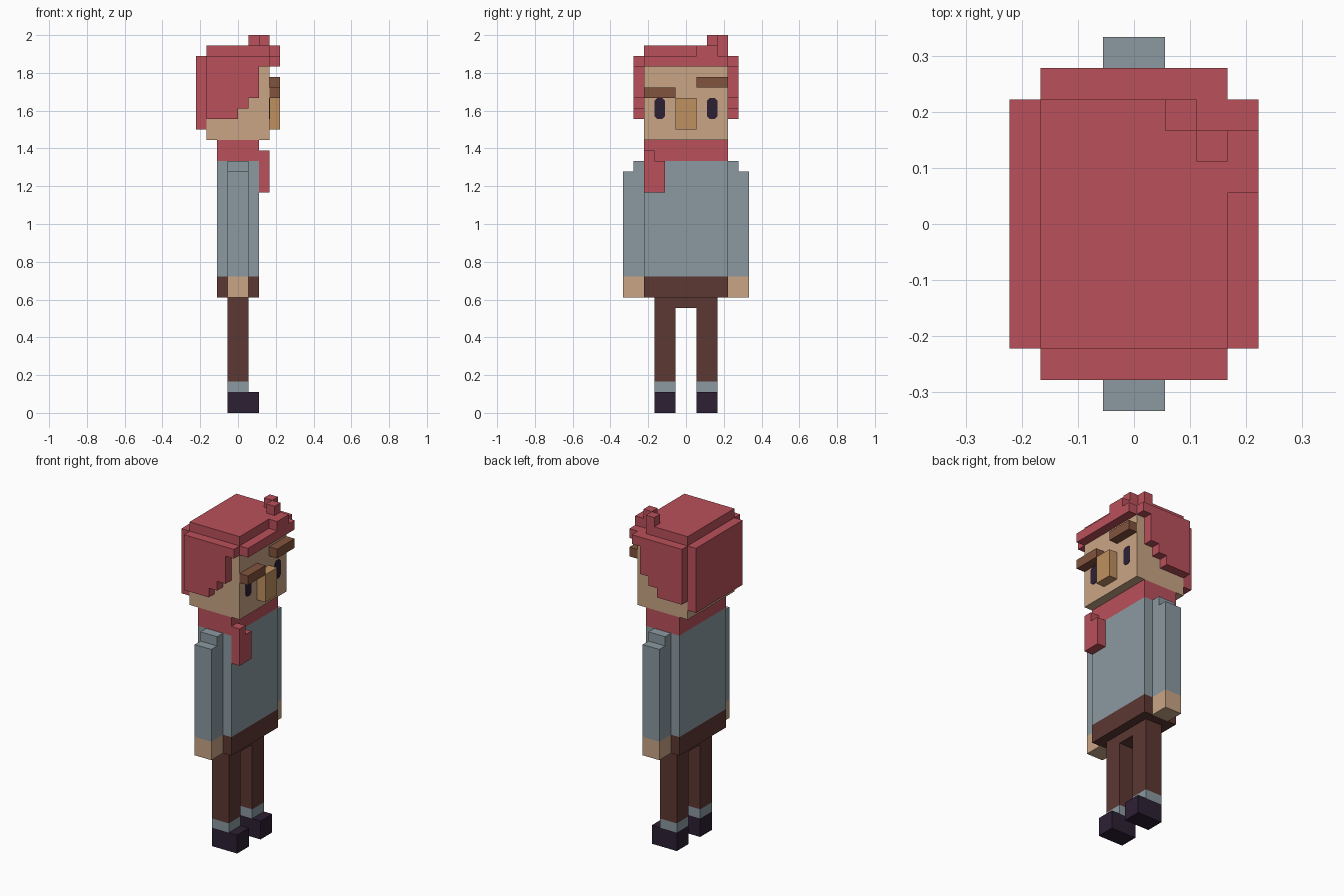
import bpy, bmesh

if "Cube" in bpy.data.objects:
    bpy.data.objects.remove(bpy.data.objects["Cube"])

U = 1 / 18  # one block; the figure is 36 blocks tall


def material(name, hex_colour):
    def lin(c):
        return c / 12.92 if c <= 0.04045 else ((c + 0.055) / 1.055) ** 2.4
    m = bpy.data.materials.new(name)
    rgb = [lin(int(hex_colour[i:i + 2], 16) / 255) for i in (0, 2, 4)]
    m.diffuse_color = (*rgb, 1)
    m.use_nodes = True
    m.node_tree.nodes["Principled BSDF"].inputs["Base Color"].default_value = m.diffuse_color
    return m


RED = material("red", "BA515B")
SKIN = material("skin", "C9A585")
NOSE = material("tan", "BF9060")
BROW = material("brow brown", "82533D")
DARK = material("dark purple", "2C2033")
GREY = material("blue grey", "8B9AA1")
BROWN = material("dark brown", "5C3832")


def prism(name, points, axis, a, b, mat):
    """Extrude a 2D profile (block units) along axis x, y or z from a to b."""
    def place(p, q, t):
        return {"x": (t, p, q), "y": (p, t, q), "z": (p, q, t)}[axis]
    bm = bmesh.new()
    ends = [[bm.verts.new([c * U for c in place(p, q, t)]) for p, q in points]
            for t in (a, b)]
    n = len(points)
    for e in ends:
        bm.faces.new(e)
    for i in range(n):
        j = (i + 1) % n
        bm.faces.new((ends[0][i], ends[0][j], ends[1][j], ends[1][i]))
    bmesh.ops.recalc_face_normals(bm, faces=bm.faces)
    mesh = bpy.data.meshes.new(name)
    bm.to_mesh(mesh)
    bm.free()
    mesh.materials.append(mat)
    ob = bpy.data.objects.new(name, mesh)
    bpy.context.collection.objects.link(ob)
    return ob


def box(name, x, y, z, mat):
    (x0, x1), (y0, y1), (z0, z1) = x, sorted(y), z
    return prism(name, [(x0, y0), (x1, y0), (x1, y1), (x0, y1)], "z", z0, z1, mat)


for s, side in ((-1, "right"), (1, "left")):
    # legs
    box(side + "_shoe", (-1, 2), (s, 3 * s), (0, 2), DARK)
    box(side + "_sock", (-1, 1), (s, 3 * s), (2, 3), GREY)
    box(side + "_trouser_leg", (-1, 1), (s, 3 * s), (3, 11), BROWN)
    # arms, stepped at the shoulder
    box(side + "_hand", (-1, 1), (4 * s, 6 * s), (11, 13), SKIN)
    prism(side + "_sleeve", [(4 * s, 13), (6 * s, 13), (6 * s, 23), (5 * s, 23),
                             (5 * s, 24), (4 * s, 24)], "x", -1, 1, GREY)
    # side hair with a stepped front edge
    prism(side + "_side_hair", [(-3, 28), (0, 28), (0, 29), (1, 29), (1, 30), (2, 30),
                                (2, 33), (3, 33), (3, 34), (-3, 34)],
          "y", 4 * s, 5 * s, RED)
    # eye plate with clipped corners
    c, k = 2.5 * s, 0.25
    prism(side + "_eye", [(c - k, 28), (c + k, 28), (c + .5, 28 + k), (c + .5, 30 - k),
                          (c + k, 30), (c - k, 30), (c - .5, 30 - k), (c - .5, 28 + k)],
          "x", 3, 3.04, DARK)

# body
box("crotch", (-1, 1), (-1, 1), (10, 11), BROWN)
box("hips", (-2, 2), (-4, 4), (11, 13), BROWN)
box("torso", (-2, 2), (-4, 4), (13, 24), GREY)
box("scarf", (-2, 2), (-4, 4), (24, 26), RED)
prism("scarf_tail", [(-4, 21), (-2, 21), (-2, 24), (-3, 24), (-3, 25), (-4, 25)],
      "x", 2, 3, RED)

# head and face
box("head", (-3, 3), (-4, 4), (26, 34), SKIN)
box("nose", (3, 4), (-1, 1), (27, 30), NOSE)
box("low_brow", (3, 4), (-4, -1), (30, 31), BROW)
box("high_brow", (3, 4), (1, 4), (31, 32), BROW)

# hair
box("back_hair", (-4, -3), (-4, 4), (27, 34), RED)
prism("top_hair", [(-3, -4), (3, -4), (3, 3), (2, 3), (2, 4), (-3, 4)], "z", 34, 35, RED)
box("hair_notch_floor", (2, 3), (3, 4), (33.9, 34.001), RED)
prism("fringe", [(-4, 33), (4, 33), (4, 34), (3, 34), (3, 35), (1, 35), (1, 34), (-4, 34)],
      "x", 3, 4, RED)
box("front_tuft", (2, 3), (2, 3), (35, 36), RED)
box("side_tuft", (1, 2), (3, 4), (35, 36), RED)
